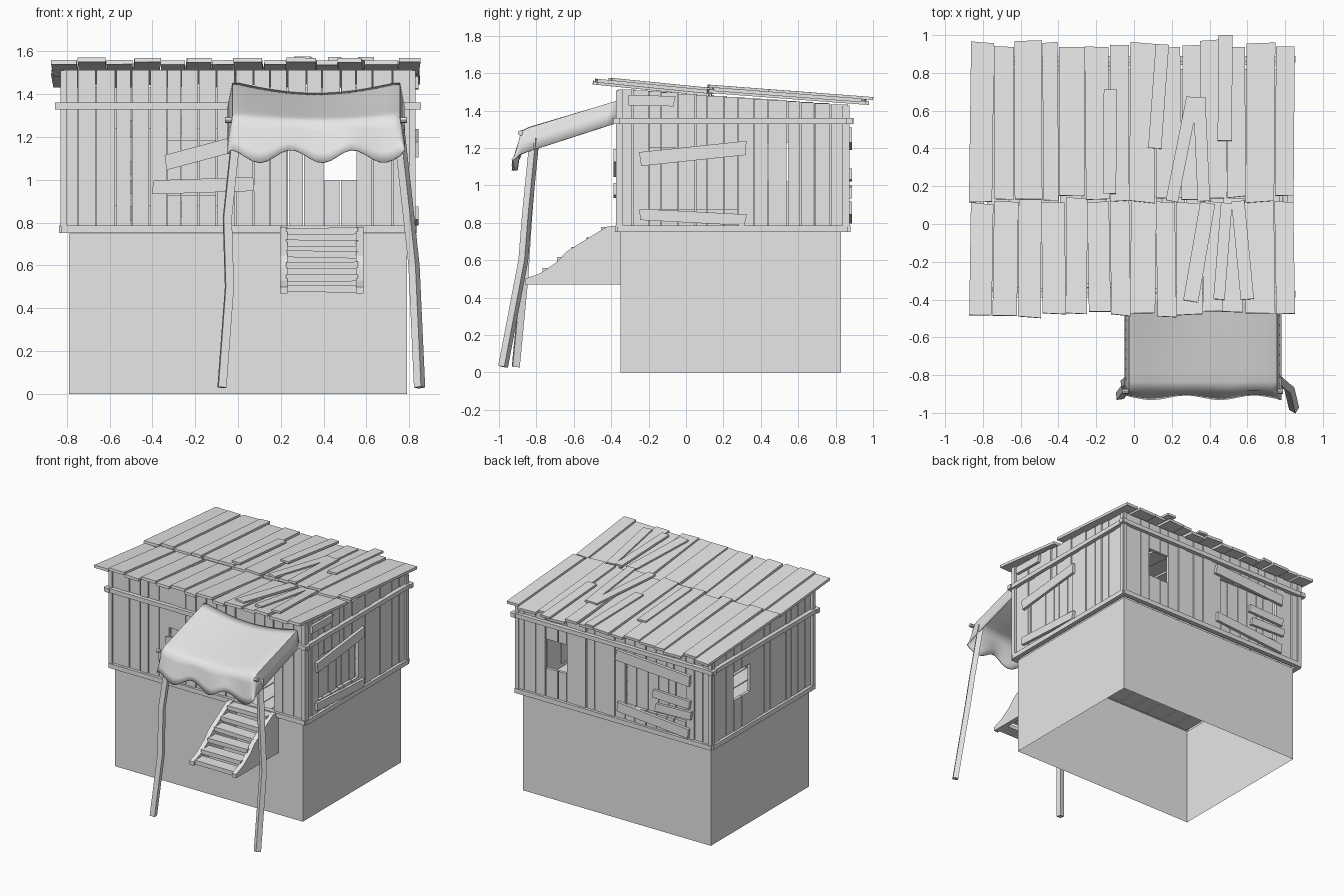
import bpy, bmesh, math, random
from mathutils import Matrix, Vector

random.seed(4)
rnd = random.uniform
if "Cube" in bpy.data.objects:
    bpy.data.objects.remove(bpy.data.objects["Cube"], do_unlink=True)

GREY = 0.8
mat = bpy.data.materials.new("plain_grey")
mat.use_nodes = True
mat.diffuse_color = (GREY, GREY, GREY, 1)
mat.node_tree.nodes["Principled BSDF"].inputs["Base Color"].default_value = mat.diffuse_color


def finish(name, bm):
    bmesh.ops.recalc_face_normals(bm, faces=bm.faces)
    mesh = bpy.data.meshes.new(name)
    bm.to_mesh(mesh)
    bm.free()
    mesh.materials.append(mat)
    ob = bpy.data.objects.new(name, mesh)
    bpy.context.collection.objects.link(ob)
    return ob


def smooth(ob, angle):
    bpy.ops.object.select_all(action='DESELECT')
    ob.select_set(True)
    bpy.context.view_layer.objects.active = ob
    bpy.ops.object.shade_smooth_by_angle(angle=math.radians(angle))


def board(bm, p0, p1, width, thick, normal, frame=Matrix(), rough=0.0):
    """Plank lying on the line p0-p1, rising along the normal."""
    p0, p1 = Vector(p0), Vector(p1)
    x = (p1 - p0).normalized()
    y = Vector(normal).cross(x).normalized()
    z = x.cross(y)
    m = Matrix((x, y, z)).transposed().to_4x4()
    m.translation = (p0 + p1) / 2 + z * thick / 2
    size = Matrix.Diagonal(((p1 - p0).length, width, thick, 1))
    made = bmesh.ops.create_cube(bm, size=1, matrix=frame @ m @ size)["verts"]
    # Ragged ends: slide both corners of each end edge together
    along = (frame.to_3x3() @ x)
    for i in range(0, 8, 2):
        shift = along * rnd(-rough, rough)
        made[i].co += shift
        made[i + 1].co += shift


def splits(a, b, step):
    n = max(1, round((b - a) / step))
    w = (b - a) / n
    return [a] + [a + w * (i + rnd(-0.17, 0.17)) for i in range(1, n)] + [b]


# Open base block
bm = bmesh.new()
bmesh.ops.create_cube(bm, size=1, matrix=Matrix.Translation((0, 0.24, 0.375))
                      @ Matrix.Diagonal((1.58, 1.18, 0.75, 1)))
ends = [f for f in bm.faces if abs(f.normal.z) > 0.5]
bmesh.ops.delete(bm, geom=ends, context='FACES_ONLY')
finish("base_block", bm)

# Floor planks
bm = bmesh.new()
edges = splits(-0.78, 0.78, 0.13)
for a, b in zip(edges, edges[1:]):
    board(bm, ((a + b) / 2, -0.34, 0.752), ((a + b) / 2, 0.82, 0.752), b - a - 0.006, 0.02, (0, 0, 1))
finish("floor", bm)

OUT = (0, -1, 0)
LOW = 0.78


def wall(name, angle, dist, a, b, openings, boards):
    """Openings: start, end, bottom, top, shut.  Boards: u0, z0, u1, z1, width."""
    frame = Matrix.Rotation(math.radians(angle), 4, 'Z') @ Matrix.Translation((0, -dist, 0))
    bm = bmesh.new()
    stops, at = [], a
    for o in openings:
        stops += [(at, o[0], None), (o[0], o[1], o)]
        at = o[1]
    stops.append((at, b, None))
    for s, e, hole in stops:
        edges = splits(s, e, 0.082)
        for u0, u1 in zip(edges, edges[1:]):
            u = (u0 + u1) / 2
            top = 1.515 - 0.07 * ((frame @ Vector((u, 0, 0))).y + 0.36)
            low = LOW + rnd(-0.006, 0.004)
            width = u1 - u0 - rnd(0.002, 0.008)
            lift = -rnd(0, 0.008)
            spans = [(low, top, lift)]
            if hole:
                spans = [(low, hole[2], lift), (hole[3], top, lift)]
                if hole[4]:
                    spans.append((hole[2] - 0.02, hole[3] + 0.02, 0.022))
            for z0, z1, y in spans:
                if z1 - z0 > 0.02:
                    board(bm, (u, y, z0), (u, y, z1), width, 0.022, OUT, frame)
    finish(name + "_wall", bm)

    bm = bmesh.new()
    board(bm, (a - 0.03, -0.02, 1.345), (b + 0.03, -0.02, 1.345), 0.032, 0.035, OUT, frame)
    board(bm, (a, -0.01, 0.768), (b, -0.01, 0.768), 0.035, 0.035, OUT, frame)
    for u in (a + 0.012, b - 0.012):
        top = 1.51 - 0.07 * ((frame @ Vector((u, 0, 0))).y + 0.36)
        board(bm, (u, -0.01, LOW), (u, -0.01, top), 0.03, 0.03, OUT, frame)
    finish(name + "_rails", bm)

    if boards:
        bm = bmesh.new()
        for u0, z0, u1, z1, w in boards:
            board(bm, (u0, -0.03, z0), (u1, -0.03, z1), w, 0.022, OUT, frame, 0.008)
        finish(name + "_boarding", bm)


wall("front", 0, 0.335, -0.825, 0.825,
     [(-0.33, -0.1, 0.93, 1.18, True), (0.23, 0.55, LOW, 1.32, False)],
     [(-0.34, 1.08, -0.04, 1.16, 0.07), (-0.4, 0.965, 0.07, 0.98, 0.065)])
wall("right", 90, 0.79, -0.365, 0.865,
     [(-0.2, 0.28, 0.87, 1.2, True)],
     [(-0.25, 1.14, 0.32, 1.2, 0.075), (-0.25, 0.845, 0.32, 0.815, 0.06),
      (-0.31, 1.455, -0.06, 1.45, 0.055)])
wall("back", 180, 0.835, -0.825, 0.825,
     [(-0.58, -0.4, 1.0, 1.22, False), (0.09, 0.6, 0.9, 1.22, True)],
     [(0.03, 1.27, 0.65, 1.23, 0.08), (0.34, 1.06, 0.65, 1.05, 0.06),
      (0.36, 0.96, 0.66, 0.97, 0.06), (0.04, 0.88, 0.64, 0.83, 0.07)])
wall("left", -90, 0.79, -0.865, 0.365, [(-0.59, -0.4, 1.02, 1.23, False)], [])


# Roof: two rows of planks, then loose boards on top
def front_z(y):
    return 1.54 - 0.1 * (y + 0.5)


def back_z(y):
    return 1.495 - 0.075 * (y - 0.11)


UP = (0, 0, 1)
for name, height, y0, y1 in (("front", front_z, -0.485, 0.125), ("back", back_z, 0.13, 0.95)):
    bm = bmesh.new()
    edges = splits(-0.87, 0.85, 0.123)
    for i, (a, b) in enumerate(zip(edges, edges[1:])):
        x, tilt = (a + b) / 2, rnd(-0.006, 0.006)
        lift = 0.012 * (i % 2)
        s, e = y0 + rnd(-0.015, 0.02), y1 + rnd(-0.02, 0.02)
        board(bm, (x - tilt, s, height(s) + lift), (x + tilt, e, height(e) + lift),
              b - a - 0.004, 0.02, UP, rough=0.008)
    finish(name + "_roof_planks", bm)

bm = bmesh.new()
for x0, y0, x1, y1, w in ((-0.13, 0.16, -0.125, 0.71, 0.07), (0.11, 0.4, 0.15, 0.95, 0.07),
                          (0.2, 0.12, 0.31, 0.67, 0.065), (0.37, 0.12, 0.345, 0.67, 0.065),
                          (0.48, 0.44, 0.485, 1.0, 0.075), (0.3, -0.41, 0.39, 0.11, 0.08),
                          (0.45, -0.4, 0.49, 0.11, 0.06), (0.6, -0.4, 0.55, 0.12, 0.07)):
    h = front_z if y0 < 0 else back_z
    board(bm, (x0, y0, h(y0) + 0.028), (x1, y1, h(y1) + 0.028), w, 0.016, UP)
finish("loose_roof_boards", bm)

# Cloth canopy with hanging sides and a ragged front flap
COLS, ROWS = 28, 14
bm = bmesh.new()
grid = []
for j in range(ROWS + 1):
    v = j / ROWS
    t, f = min(v / 0.7, 1), max(0, (v - 0.7) / 0.3)
    row = []
    for i in range(COLS + 1):
        s = 2 * i / COLS - 1
        side = max(0, (abs(s) - 0.85) / 0.15)
        x = 0.365 + math.copysign(0.39 * min(abs(s) / 0.85, 1) + 0.025 * side, s)
        z = 1.475 - 0.165 * t - (0.07 - 0.04 * t) * math.cos(math.pi * s / 2) * (1 - f)
        z -= side * 0.14 * (1 - f)
        z -= f * (0.2 + 0.03 * math.sin(10 * s + 1))
        y = -0.37 - 0.51 * t - f * (0.04 + 0.012 * math.sin(8 * s))
        row.append(bm.verts.new((x, y, z)))
    grid.append(row)
for r0, r1 in zip(grid, grid[1:]):
    for i in range(COLS):
        bm.faces.new((r0[i], r0[i + 1], r1[i + 1], r1[i]))
canopy = finish("canopy", bm)
smooth(canopy, 60)
canopy.modifiers.new("thickness", 'SOLIDIFY').thickness = 0.01

# Pegs at the canopy corners
bm = bmesh.new()
for x in (-0.045, 0.775):
    m = Matrix.Translation((x, -0.885, 1.28)) @ Matrix.Rotation(math.pi / 2, 4, 'Y')
    bmesh.ops.create_cone(bm, cap_ends=True, segments=8, radius1=0.014, radius2=0.014,
                          depth=0.03, matrix=m)
finish("canopy_pegs", bm)

# Crooked canopy posts
for name, path in (
        ("right_post", ((-0.075, -0.91, 0.03), (-0.04, -0.865, 0.5), (-0.05, -0.845, 0.82), (-0.005, -0.81, 1.25))),
        ("left_post", ((0.848, -0.978, 0.03), (0.822, -0.87, 0.6), (0.795, -0.85, 0.85), (0.75, -0.81, 1.25)))):
    curve = bpy.data.curves.new(name, 'CURVE')
    curve.dimensions = '3D'
    curve.bevel_depth = 0.027
    curve.bevel_resolution = 0
    curve.use_fill_caps = True
    line = curve.splines.new('POLY')
    line.points.add(len(path) - 1)
    for p, co in zip(line.points, path):
        p.co = (*co, 1)
    line.use_smooth = False
    curve.materials.append(mat)
    ob = bpy.data.objects.new(name, curve)
    bpy.context.collection.objects.link(ob)

# Stairs: two solid worn sides and rough treads
SIDE = ((-0.35, 0.47), (-0.86, 0.47), (-0.86, 0.5), (-0.78, 0.53), (-0.69, 0.59),
        (-0.64, 0.645), (-0.52, 0.72), (-0.42, 0.78), (-0.35, 0.785))
for name, x in (("right_stair_side", 0.195), ("left_stair_side", 0.55)):
    bm = bmesh.new()
    face = bm.faces.new([bm.verts.new((x, y, z)) for y, z in SIDE])
    new = bmesh.ops.extrude_face_region(bm, geom=[face])["geom"]
    bmesh.ops.translate(bm, vec=(0.036, 0, 0), verts=[v for v in new if isinstance(v, bmesh.types.BMVert)])
    finish(name, bm)
bm = bmesh.new()
for i in range(6):
    y, z = -0.8 + 0.078 * i, 0.475 + 0.053 * i
    board(bm, (0.225, y, z + rnd(-0.006, 0.006)), (0.56, y, z + rnd(-0.006, 0.006)), 0.09, 0.032, UP)
finish("stair_treads", bm)
